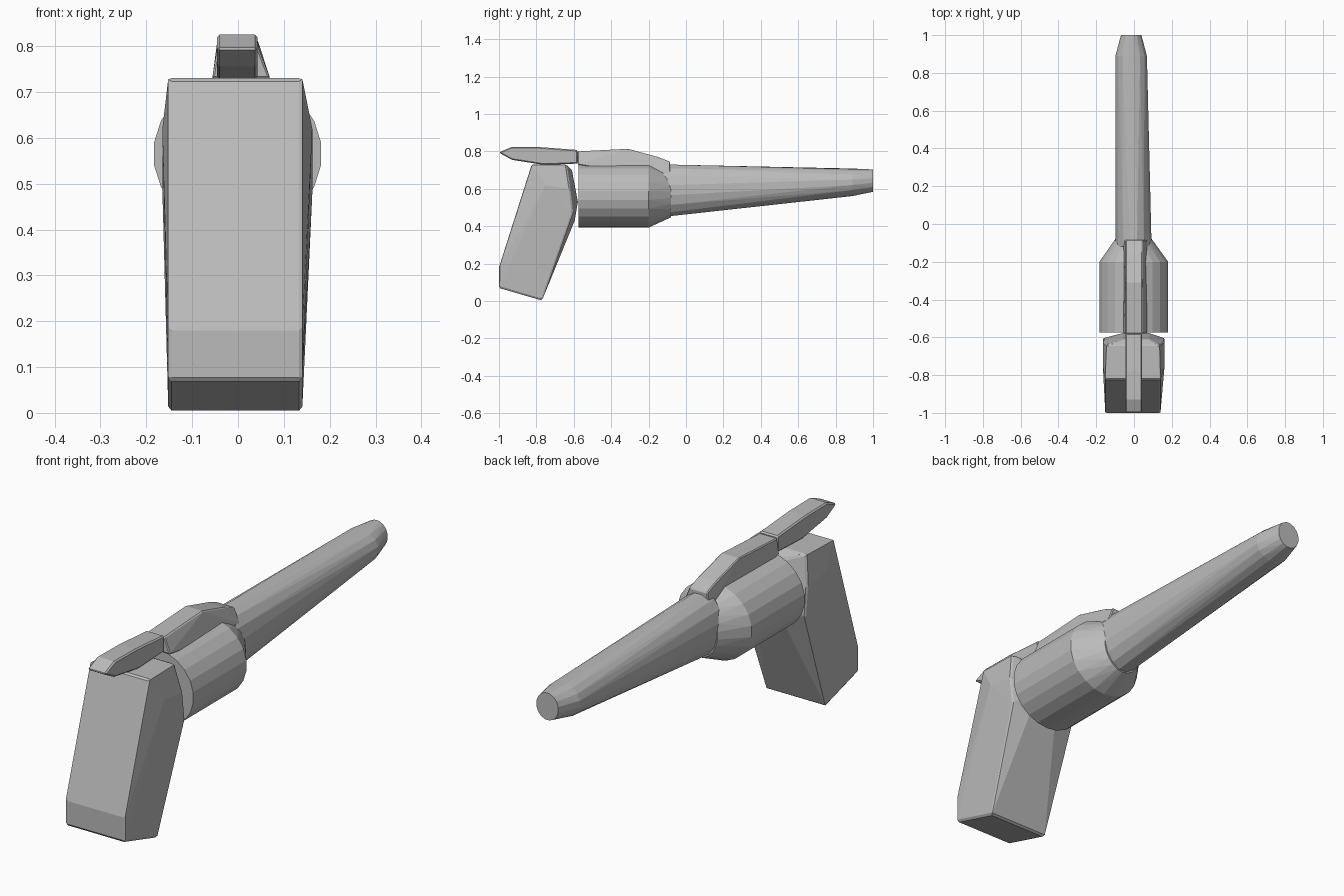
import bpy, bmesh
from math import cos, sin, tau, radians

cube = bpy.data.objects.get("Cube")
if cube:
    bpy.data.objects.remove(cube)

grey = bpy.data.materials.new("plain grey")
grey.use_nodes = True
tint = (0.5, 0.5, 0.5, 1)
grey.diffuse_color = tint
grey.node_tree.nodes["Principled BSDF"].inputs["Base Color"].default_value = tint


def hull(name, points, bevel=0.0):
    """Faceted convex part wrapped around the given points."""
    bm = bmesh.new()
    for p in points:
        bm.verts.new(p)
    result = bmesh.ops.convex_hull(bm, input=bm.verts)
    spare = {g for g in result["geom_interior"] + result["geom_unused"]
             if isinstance(g, bmesh.types.BMVert)}
    bmesh.ops.delete(bm, geom=list(spare), context='VERTS')
    bmesh.ops.dissolve_limit(bm, angle_limit=radians(2), verts=bm.verts, edges=bm.edges)
    bmesh.ops.recalc_face_normals(bm, faces=bm.faces)
    mesh = bpy.data.meshes.new(name)
    bm.to_mesh(mesh)
    bm.free()
    mesh.materials.append(grey)
    ob = bpy.data.objects.new(name, mesh)
    bpy.context.collection.objects.link(ob)
    if bevel:
        mod = ob.modifiers.new("soft edges", 'BEVEL')
        mod.width = bevel
        mod.segments = 1
        mod.limit_method = 'ANGLE'
        mod.angle_limit = radians(25)
    return ob


def ring(y, left, right, low, high, sides):
    """Ellipse across the long axis, given by its bounds."""
    cx, cz = (left + right) / 2, (low + high) / 2
    rx, rz = (right - left) / 2, (high - low) / 2
    return [(cx + rx * cos(tau * (i + 0.5) / sides), y,
             cz + rz * sin(tau * (i + 0.5) / sides)) for i in range(sides)]


def span(left, right, profile):
    """Side profile of (y, z) points repeated at two widths."""
    return [(x, y, z) for x in (left, right) for y, z in profile]


# Long tapering barrel with a narrowed muzzle
hull("barrel", ring(-0.12, -0.10, 0.095, 0.45, 0.732, 16)
     + ring(-0.07, -0.10, 0.095, 0.453, 0.732, 16)
     + ring(0.89, -0.10, 0.07, 0.56, 0.71, 16)
     + ring(1.0, -0.07, 0.04, 0.583, 0.705, 16))

# Drum with a coned front
hull("drum", ring(-0.575, -0.185, 0.183, 0.393, 0.737, 22)
     + ring(-0.2, -0.185, 0.183, 0.393, 0.737, 22)
     + ring(-0.08, -0.10, 0.095, 0.448, 0.69, 22))

# Top strap, wider along its foot
hull("top_strap",
     span(-0.045, 0.043, [(-0.58, 0.80), (-0.31, 0.814), (-0.15, 0.77), (-0.085, 0.745)])
     + span(-0.056, 0.07, [(-0.58, 0.73), (-0.4, 0.70), (-0.085, 0.68)]), 0.004)

# Hammer reaching back over the grip
hull("hammer", span(-0.046, 0.043, [
    (-1.0, 0.795), (-0.93, 0.825), (-0.78, 0.823), (-0.58, 0.808),
    (-0.58, 0.735), (-0.76, 0.728), (-0.93, 0.755), (-0.985, 0.785)]), 0.006)

# Grip with a narrowed nose where it meets the drum
hull("grip",
     span(-0.152, 0.14, [(-1.0, 0.18), (-1.0, 0.07), (-0.77, 0.003), (-0.825, 0.73)])
     + span(-0.165, 0.162, [(-0.62, 0.60), (-0.605, 0.47), (-0.75, 0.62)])
     + span(-0.145, 0.135, [(-0.64, 0.73)])
     + span(-0.06, 0.08, [(-0.578, 0.53), (-0.595, 0.43), (-0.61, 0.70)]), 0.007)
